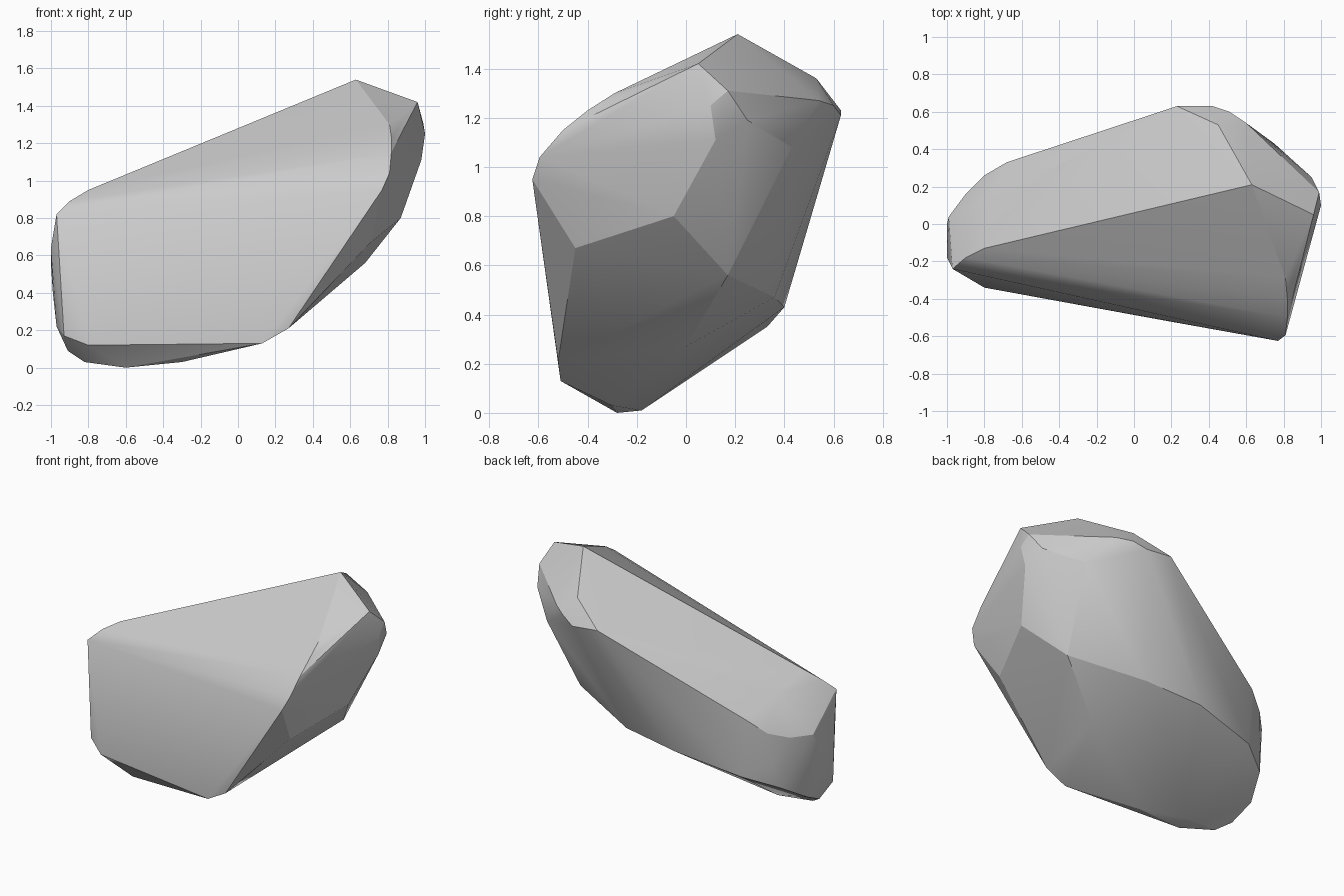
import bpy, bmesh, math

# Rims of the faceted boulder, each a short chain of corner points
top_ridge = [(.63, .21, 1.54), (.96, .05, 1.42), (.45, .53, 1.36),
             (-.80, -.13, .95), (-.97, -.24, .82), (-.90, -.18, .89)]

front_right_rim = [(.77, -.625, .95), (.81, -.595, 1.04), (.82, -.50, 1.15),
                   (.82, -.40, 1.23), (.81, -.29, 1.30), (.71, -.45, .67)]

right_end = [(1.0, .10, 1.25), (.99, .17, 1.31), (.98, .12, 1.11),
             (.95, .25, 1.19), (.87, -.05, .80), (.68, .17, .56), (.75, .43, 1.08)]

back_rim = [(.60, .54, 1.27), (.51, .60, 1.25), (.42, .63, 1.21),
            (.23, .63, 1.23), (-.68, .33, .75), (-.78, .13, .87),
            (-.80, .26, .66), (-.90, .16, .62)]

left_end = [(-1, -.18, .64), (-1, 0, .55), (-.99, -.10, .40), (-.99, .04, .62),
            (-.93, -.26, .17), (-.97, -.15, .22), (-.82, .24, .45)]

bottom_rim = [(-.80, -.34, .12), (.13, -.51, .13), (.27, -.52, .21),
              (.33, 0, .27), (.34, .10, .44), (.20, .36, .47), (-.20, .40, .43),
              (-.65, .33, .35), (-.85, .20, .28), (-.93, .02, .17),
              (-.91, -.14, .09), (-.82, -.20, .03), (-.60, -.28, 0),
              (-.57, -.18, .01), (-.30, -.30, .03)]

# Boulder: convex skin wrapped over all rims
bm = bmesh.new()
for rim in (top_ridge, front_right_rim, right_end, back_rim, left_end, bottom_rim):
    for p in rim:
        bm.verts.new(p)
bmesh.ops.convex_hull(bm, input=bm.verts)
loose = [v for v in bm.verts if not v.link_faces]
bmesh.ops.delete(bm, geom=loose, context='VERTS')
bmesh.ops.recalc_face_normals(bm, faces=bm.faces)

mesh = bpy.data.meshes.new("boulder")
bm.to_mesh(mesh)
bm.free()
boulder = bpy.data.objects.new("boulder", mesh)
bpy.context.collection.objects.link(boulder)

# Soft shading on the rounded rims, crisp main edges
bpy.context.view_layer.objects.active = boulder
boulder.select_set(True)
bpy.ops.object.shade_smooth_by_angle(angle=math.radians(20))
